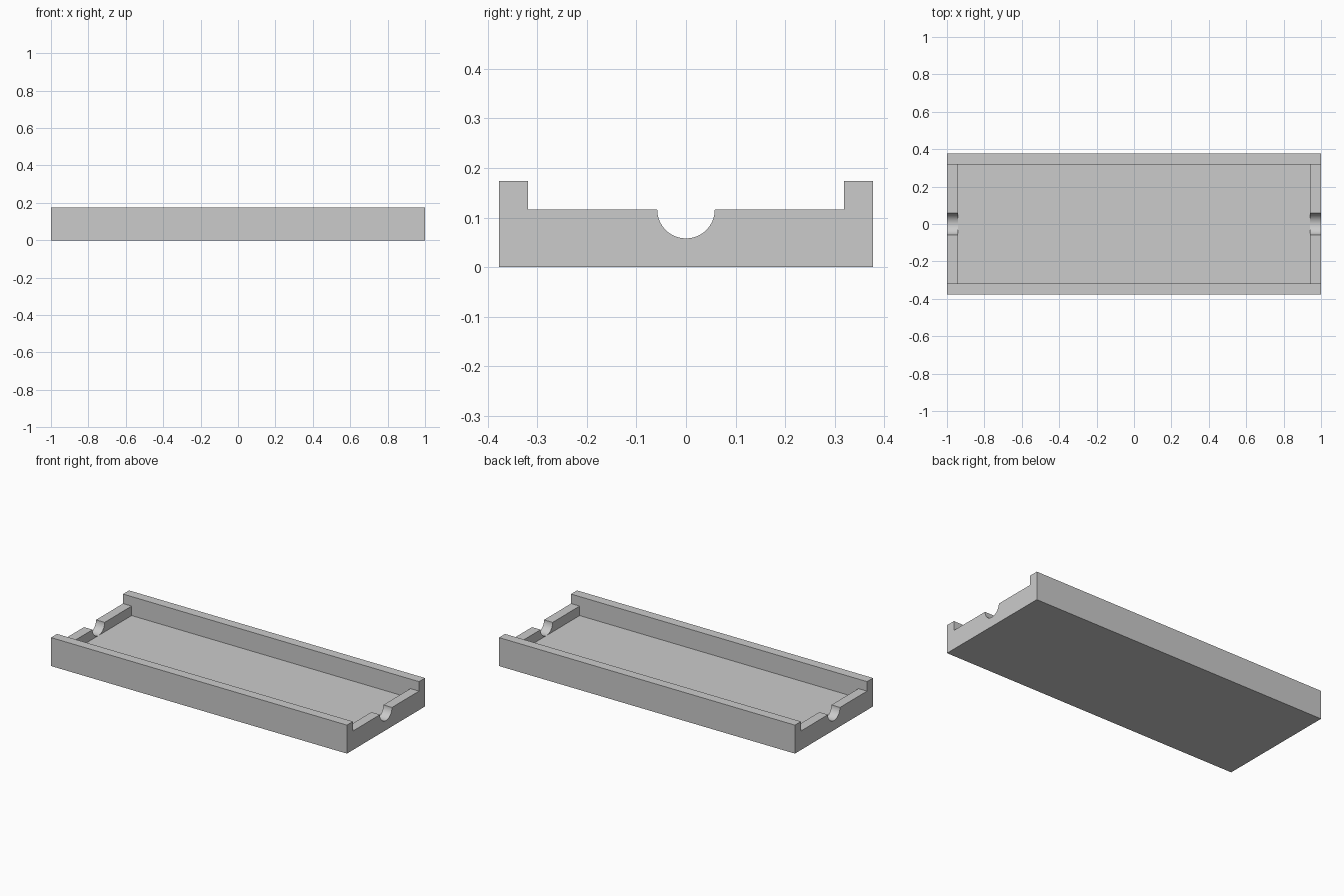
import bpy, bmesh, math

default = bpy.data.objects.get("Cube")
if default:
    bpy.data.objects.remove(default, do_unlink=True)

U = 2 / 34.5            # wall thickness, the module of the whole tray
HALF_Y = 6.5 * U
INNER_Y = HALF_Y - U
ARC_STEPS = 31

grey = bpy.data.materials.new("plain grey")
grey.use_nodes = True
colour = (0.6, 0.6, 0.6, 1)
grey.diffuse_color = colour
grey.node_tree.nodes["Principled BSDF"].inputs["Base Color"].default_value = colour


def extrude_x(name, profile, half_length):
    """Solid made by sweeping a (y, z) profile along x."""
    bm = bmesh.new()
    face = bm.faces.new([bm.verts.new((-half_length, y, z)) for y, z in profile])
    moved = bmesh.ops.extrude_face_region(bm, geom=[face])["geom"]
    verts = [g for g in moved if isinstance(g, bmesh.types.BMVert)]
    bmesh.ops.translate(bm, verts=verts, vec=(2 * half_length, 0, 0))
    bmesh.ops.recalc_face_normals(bm, faces=bm.faces)
    mesh = bpy.data.meshes.new(name)
    bm.to_mesh(mesh)
    bm.free()
    mesh.materials.append(grey)
    obj = bpy.data.objects.new(name, mesh)
    bpy.context.collection.objects.link(obj)
    return obj


# Tray body: tall side walls, lower end walls with a round notch
notch = [(-U * math.cos(math.pi * i / ARC_STEPS),
          2 * U - U * math.sin(math.pi * i / ARC_STEPS))
         for i in range(ARC_STEPS + 1)]
left = [(-HALF_Y, 0), (-HALF_Y, 3 * U), (-INNER_Y, 3 * U), (-INNER_Y, 2 * U)]
right = [(-y, z) for y, z in reversed(left)]
tray = extrude_x("tray", left + notch + right, 1)

# Cavity between the walls, down to the floor
box = [(-INNER_Y, U), (INNER_Y, U), (INNER_Y, 4 * U), (-INNER_Y, 4 * U)]
cavity = extrude_x("cavity_cutter", box, 1 - U)
cavity.hide_render = True

cut = tray.modifiers.new("cavity", 'BOOLEAN')
cut.operation = 'DIFFERENCE'
cut.solver = 'EXACT'
cut.object = cavity
bpy.ops.object.select_all(action='DESELECT')
tray.select_set(True)
bpy.context.view_layer.objects.active = tray
bpy.ops.object.modifier_apply(modifier=cut.name)
bpy.data.objects.remove(cavity, do_unlink=True)

bpy.ops.object.shade_smooth_by_angle(angle=math.radians(30))
